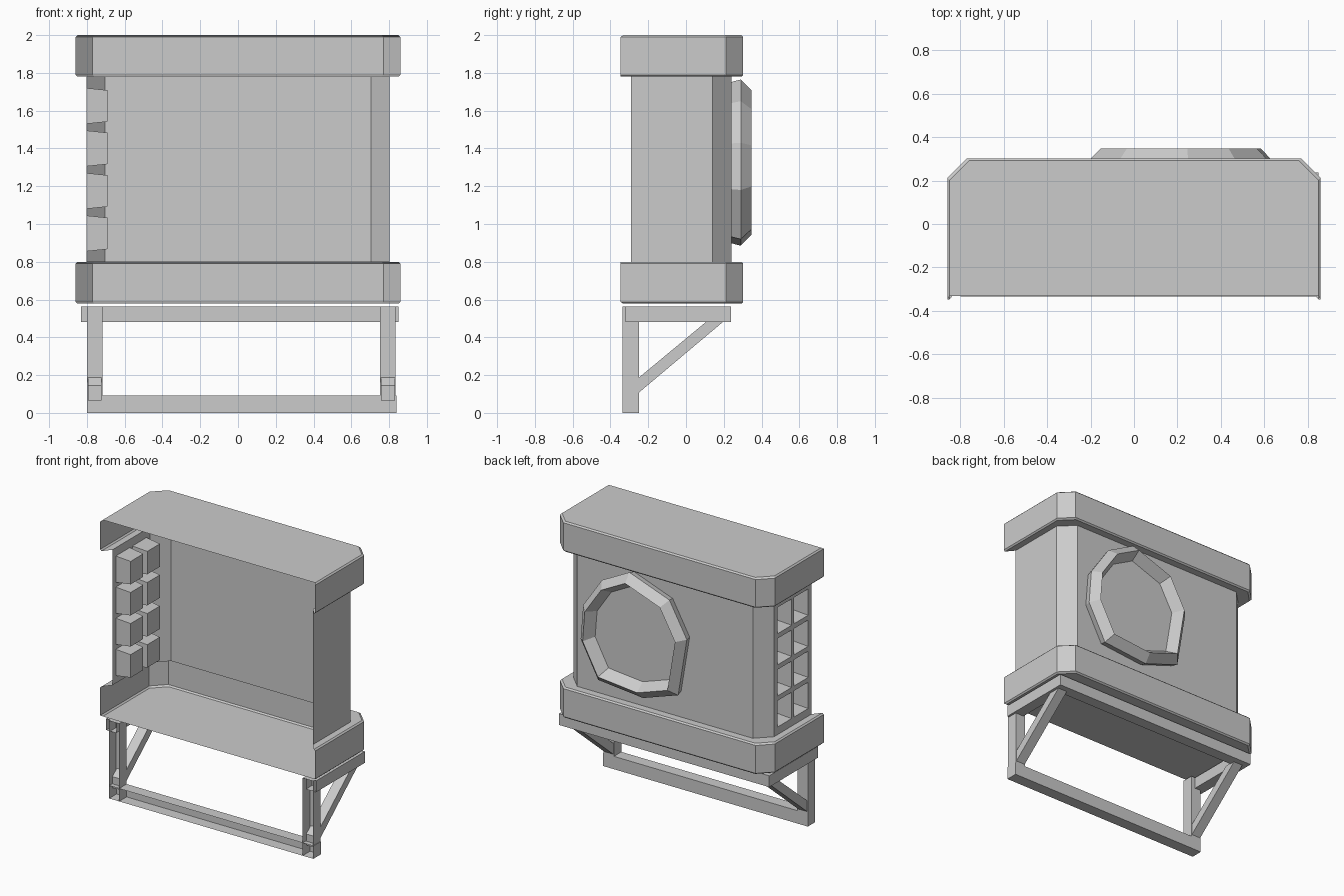
import bpy, bmesh
from mathutils import Vector

if "Cube" in bpy.data.objects:
    bpy.data.objects.remove(bpy.data.objects["Cube"])


def make(name, verts, faces, outward=None):
    me = bpy.data.meshes.new(name)
    me.from_pydata(verts, [], faces)
    bm = bmesh.new()
    bm.from_mesh(me)
    bmesh.ops.remove_doubles(bm, verts=bm.verts, dist=1e-5)
    bmesh.ops.recalc_face_normals(bm, faces=bm.faces)
    bm.to_mesh(me)
    bm.free()
    ob = bpy.data.objects.new(name, me)
    bpy.context.collection.objects.link(ob)
    return ob


def shell_ring(hx, yb, yf, c, z):
    """Plan outline of the casing: open at the wall side, two chamfered corners."""
    return [(-hx, yb, z), (-hx, yf - c, z), (-hx + c, yf, z),
            (hx - c, yf, z), (hx, yf - c, z), (hx, yb, z)]


def loft(rings, skip=()):
    n = len(rings[0])
    faces = [(r * n + i, r * n + i + 1, (r + 1) * n + i + 1, (r + 1) * n + i)
             for r in range(len(rings) - 1) for i in range(n - 1) if i not in skip]
    return [v for ring in rings for v in ring], faces


def body_ring(z):
    return shell_ring(0.803, -0.29, 0.24, 0.10, z)


# Top and bottom caps: bevelled trays with a flange that meets the body
def cap(name, z_out, z_in):
    s = 0.01 if z_in > z_out else -0.01
    rings = [shell_ring(0.85, -0.332, 0.293, 0.09, z_out),
             shell_ring(0.86, -0.347, 0.303, 0.09, z_out + s),
             shell_ring(0.86, -0.347, 0.303, 0.09, z_in - s),
             shell_ring(0.85, -0.347, 0.293, 0.09, z_in), body_ring(z_in)]
    verts, faces = loft(rings)
    make(name, verts, faces + [tuple(range(6))])


cap("top_cap", 2.0, 1.78)
cap("bottom_cap", 0.578, 0.80)

# Casing without its left wall
make("casing", *loft([body_ring(0.80), body_ring(1.78)], skip=(0,)))

# Left wall with two columns of tapered vent pockets
ys = [-0.29, -0.25, -0.09, -0.06, 0.10, 0.14]
zs = [0.80]
for k in range(4):
    mid = 0.95 + 0.225 * k
    zs += [mid - 0.095, mid + 0.095]
zs.append(1.78)
verts, faces = [], []


def quad(*pts):
    faces.append(tuple(range(len(verts), len(verts) + 4)))
    verts.extend(pts)


for i in range(len(ys) - 1):
    for j in range(len(zs) - 1):
        y0, y1, z0, z1 = ys[i], ys[i + 1], zs[j], zs[j + 1]
        outer = [(-0.803, y0, z0), (-0.803, y1, z0), (-0.803, y1, z1), (-0.803, y0, z1)]
        if i % 2 and j % 2:
            a, b = 0.008, 0.012
            inner = [(-0.69, y0 + a, z0 + b), (-0.69, y1 - a, z0 + b),
                     (-0.69, y1 - a, z1 - b), (-0.69, y0 + a, z1 - b)]
            for k in range(4):
                quad(outer[k], outer[(k + 1) % 4], inner[(k + 1) % 4], inner[k])
            quad(*inner)
        else:
            quad(*outer)
make("vent_wall", verts, faces)

# Fan surround: faceted raised ring with a recessed disc
outline = [(0.25, 1.765), (0.47, 1.65), (0.62, 1.43), (0.64, 1.18), (0.50, 0.92),
           (0.14, 0.885), (-0.14, 0.98), (-0.21, 1.40), (-0.07, 1.65)]
cx, cz, n = 0.215, 1.325, len(outline)
verts = []
for scale, y in ((0.97, 0.24), (1.0, 0.29), (0.87, 0.347), (0.76, 0.27)):
    verts += [(cx + (x - cx) * scale, y, cz + (z - cz) * scale) for x, z in outline]
faces = [(r * n + i, r * n + (i + 1) % n, (r + 1) * n + (i + 1) % n, (r + 1) * n + i)
         for r in range(3) for i in range(n)]
make("fan_surround", verts, faces + [tuple(range(3 * n, 4 * n))])


# Bracket bars: box channels open towards the wall
def channel(name, x0, x1, y0, y1, z0, z1):
    v = [(x, y, z) for y in (y0, y1) for x, z in ((x0, z0), (x1, z0), (x1, z1), (x0, z1))]
    f = [(i, (i + 1) % 4, 4 + (i + 1) % 4, 4 + i) for i in range(4)] + [(4, 5, 6, 7)]
    make(name, v, f)


channel("bracket_bottom_bar", -0.797, 0.838, -0.335, -0.25, 0.0, 0.093)
channel("bracket_outer_rail", -0.832, 0.85, 0.155, 0.237, 0.48, 0.562)
for side, x0, x1, r0, r1 in (("left", -0.80, -0.717, -0.832, -0.75),
                             ("right", 0.752, 0.835, 0.768, 0.85)):
    channel(side + "_leg", x0, x1, -0.335, -0.25, 0.0, 0.562)
    channel(side + "_arm", r0, r1, -0.32, 0.237, 0.48, 0.562)
    # Diagonal brace
    prof = [(-0.30, 0.065), (0.20, 0.485), (0.11, 0.485), (-0.30, 0.145)]
    v = [(x, y, z) for x in (x0 + 0.005, x1 - 0.005) for y, z in prof]
    f = [(i, (i + 1) % 4, 4 + (i + 1) % 4, 4 + i) for i in range(4)]
    make(side + "_brace", v, f + [(0, 1, 2, 3), (4, 5, 6, 7)])
